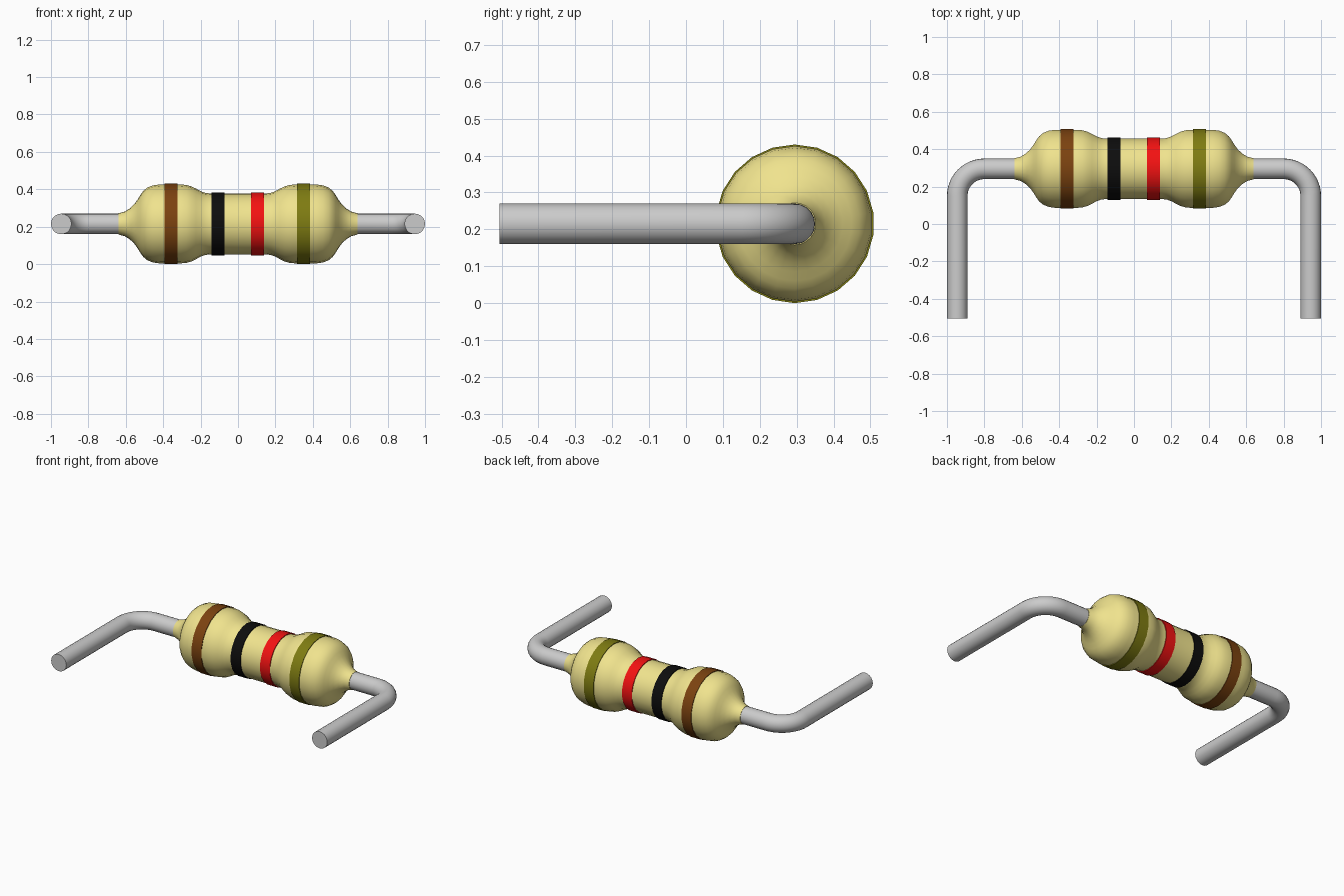
import bpy
import bmesh
from math import sin, cos, pi, radians

default = bpy.data.objects.get("Cube")
if default:
    bpy.data.objects.remove(default, do_unlink=True)

AXIS_Y, AXIS_Z = 0.295, 0.215
SIDES = 22
LEAD_RADIUS = 0.055


def make_material(name, rgb, roughness=0.45):
    mat = bpy.data.materials.new(name)
    mat.use_nodes = True
    mat.diffuse_color = (*rgb, 1)
    shader = mat.node_tree.nodes["Principled BSDF"]
    shader.inputs["Base Color"].default_value = (*rgb, 1)
    shader.inputs["Roughness"].default_value = roughness
    return mat


def smooth(obj):
    bpy.ops.object.select_all(action="DESELECT")
    obj.select_set(True)
    bpy.context.view_layer.objects.active = obj
    bpy.ops.object.shade_smooth_by_angle(angle=radians(40))


def lathe(name, profile, mat):
    """Spin (x, radius) pairs around the body axis and cap both ends."""
    bm = bmesh.new()
    rings = []
    for x, r in profile:
        angles = [2 * pi * i / SIDES for i in range(SIDES)]
        rings.append([bm.verts.new((x, r * sin(a), r * cos(a))) for a in angles])
    for a, b in zip(rings, rings[1:]):
        for i in range(SIDES):
            j = (i + 1) % SIDES
            bm.faces.new((a[i], a[j], b[j], b[i]))
    bm.faces.new(rings[0])
    bm.faces.new(rings[-1])
    bmesh.ops.recalc_face_normals(bm, faces=bm.faces)
    mesh = bpy.data.meshes.new(name)
    bm.to_mesh(mesh)
    bm.free()
    mesh.materials.append(mat)
    obj = bpy.data.objects.new(name, mesh)
    obj.location = (0, AXIS_Y, AXIS_Z)
    bpy.context.collection.objects.link(obj)
    smooth(obj)
    return obj


def lead(name, side):
    """Round wire leaving the body sideways and bending to the front."""
    outer_x, bend = 0.945, 0.145
    cx, cy = outer_x - bend, AXIS_Y - bend
    path = [(0.58, AXIS_Y)]
    for i in range(13):
        a = pi / 2 * (1 - i / 12)
        path.append((cx + bend * cos(a), cy + bend * sin(a)))
    path.append((outer_x, -0.505))

    curve = bpy.data.curves.new(name, "CURVE")
    curve.dimensions = "3D"
    curve.bevel_depth = LEAD_RADIUS
    curve.bevel_resolution = 8
    curve.use_fill_caps = True
    spline = curve.splines.new("POLY")
    spline.points.add(len(path) - 1)
    for point, (x, y) in zip(spline.points, path):
        point.co = (side * x, y, AXIS_Z, 1)
    obj = bpy.data.objects.new(name, curve)
    bpy.context.collection.objects.link(obj)
    bpy.ops.object.select_all(action="DESELECT")
    obj.select_set(True)
    bpy.context.view_layer.objects.active = obj
    bpy.ops.object.convert(target="MESH")
    smooth(bpy.context.object)


# Body: symmetric dog-bone profile, from the waist out to the lead
half = [(0.15, 0.163), (0.175, 0.166), (0.2, 0.175), (0.225, 0.189),
        (0.25, 0.201), (0.275, 0.208), (0.305, 0.211), (0.42, 0.211),
        (0.455, 0.206), (0.485, 0.194), (0.507, 0.176), (0.522, 0.155),
        (0.537, 0.13), (0.555, 0.105), (0.578, 0.083), (0.605, 0.066),
        (0.638, 0.057)]
cream = make_material("cream", (0.87, 0.77, 0.27))
lathe("body", [(-x, r) for x, r in reversed(half)] + half, cream)

# Colour bands, slightly proud of the body
bands = [("brown", -0.358, 0.215, (0.2, 0.055, 0.005)),
         ("black", -0.108, 0.168, (0.004, 0.004, 0.004)),
         ("red", 0.105, 0.168, (0.9, 0.006, 0.006)),
         ("olive", 0.35, 0.215, (0.21, 0.2, 0.006))]
for name, x, r, rgb in bands:
    ends = [(x - 0.035, r), (x + 0.035, r)]
    lathe(name + "_band", ends, make_material(name, rgb))

# Wire leads
lead("left_lead", 1)
lead("right_lead", -1)
